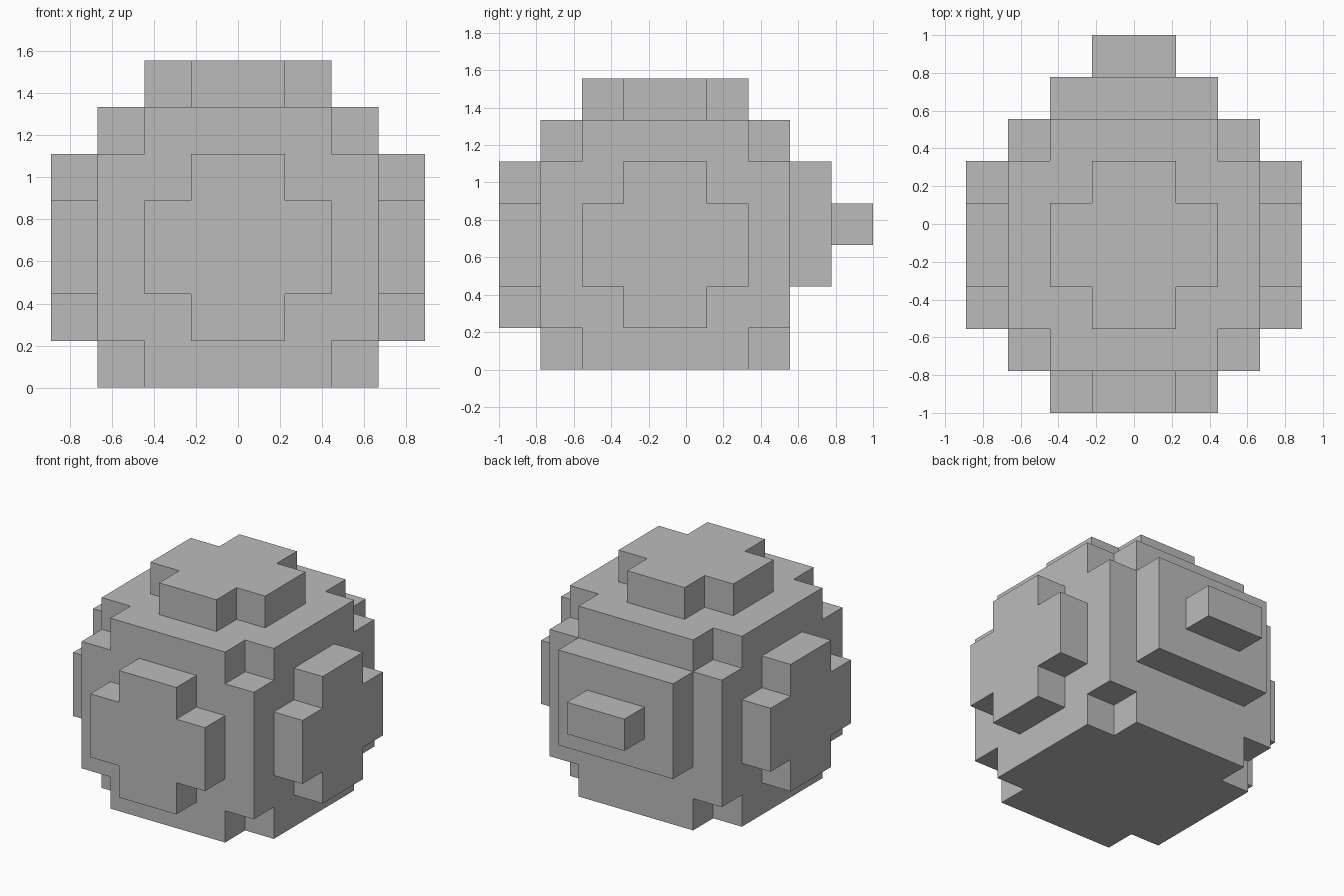
import bpy
import bmesh
from itertools import product
from mathutils import Vector

cube = bpy.data.objects.get("Cube")
if cube:
    bpy.data.objects.remove(cube, do_unlink=True)

UNIT = 2 / 9                           # edge of one block
CENTRE = Vector((0, -0.5, 3))          # middle of the body, in blocks

grey = bpy.data.materials.new("plain grey")
grey.use_nodes = True
colour = (0.5, 0.5, 0.5, 1)
grey.diffuse_color = colour
grey.node_tree.nodes["Principled BSDF"].inputs["Base Color"].default_value = colour


def box(low, high):
    """All block cells between two corners, measured from the body centre."""
    return set(product(*(range(a, b) for a, b in zip(low, high))))


def build_blocks(name, cells):
    """Outer skin of a group of blocks, with flat areas merged."""
    bm = bmesh.new()
    for cell in cells:
        for axis, side in product(range(3), (0, 1)):
            neighbour = list(cell)
            neighbour[axis] += 2 * side - 1
            if tuple(neighbour) in cells:
                continue
            u, v = (axis + 1) % 3, (axis + 2) % 3
            loop = [(0, 0), (1, 0), (1, 1), (0, 1)]
            if not side:
                loop.reverse()
            corners = []
            for a, b in loop:
                p = Vector(cell)
                p[axis] += side
                p[u] += a
                p[v] += b
                corners.append(bm.verts.new((p + CENTRE) * UNIT))
            bm.faces.new(corners)
    bmesh.ops.remove_doubles(bm, verts=bm.verts, dist=0.001)
    bmesh.ops.dissolve_limit(bm, angle_limit=0.01, verts=bm.verts, edges=bm.edges)
    mesh = bpy.data.meshes.new(name)
    bm.to_mesh(mesh)
    bm.free()
    mesh.materials.append(grey)
    obj = bpy.data.objects.new(name, mesh)
    bpy.context.collection.objects.link(obj)


def cross_plate(name, axis, layer):
    """One-block-thick plus shape lying against a side of the body."""
    cells = set()
    for a, b in product(range(-2, 2), repeat=2):
        if a in (-2, 1) and b in (-2, 1):
            continue
        cell = [a, b]
        cell.insert(axis, layer)
        cells.add(tuple(cell))
    build_blocks(name, cells)


# Body: a big cube with its eight corner blocks missing
body = box((-3, -3, -3), (3, 3, 3)) - set(product((-3, 2), repeat=3))
build_blocks("body", body)

# Plus-shaped plates on the front, sides and top
cross_plate("front_plate", 1, -4)
cross_plate("left_plate", 0, 3)
cross_plate("right_plate", 0, -4)
cross_plate("top_plate", 2, 3)

# Rectangular back plate and the small tail block on it
build_blocks("back_plate", box((-2, 3, -1), (2, 4, 2)))
build_blocks("tail", box((-1, 4, 0), (1, 5, 1)))
